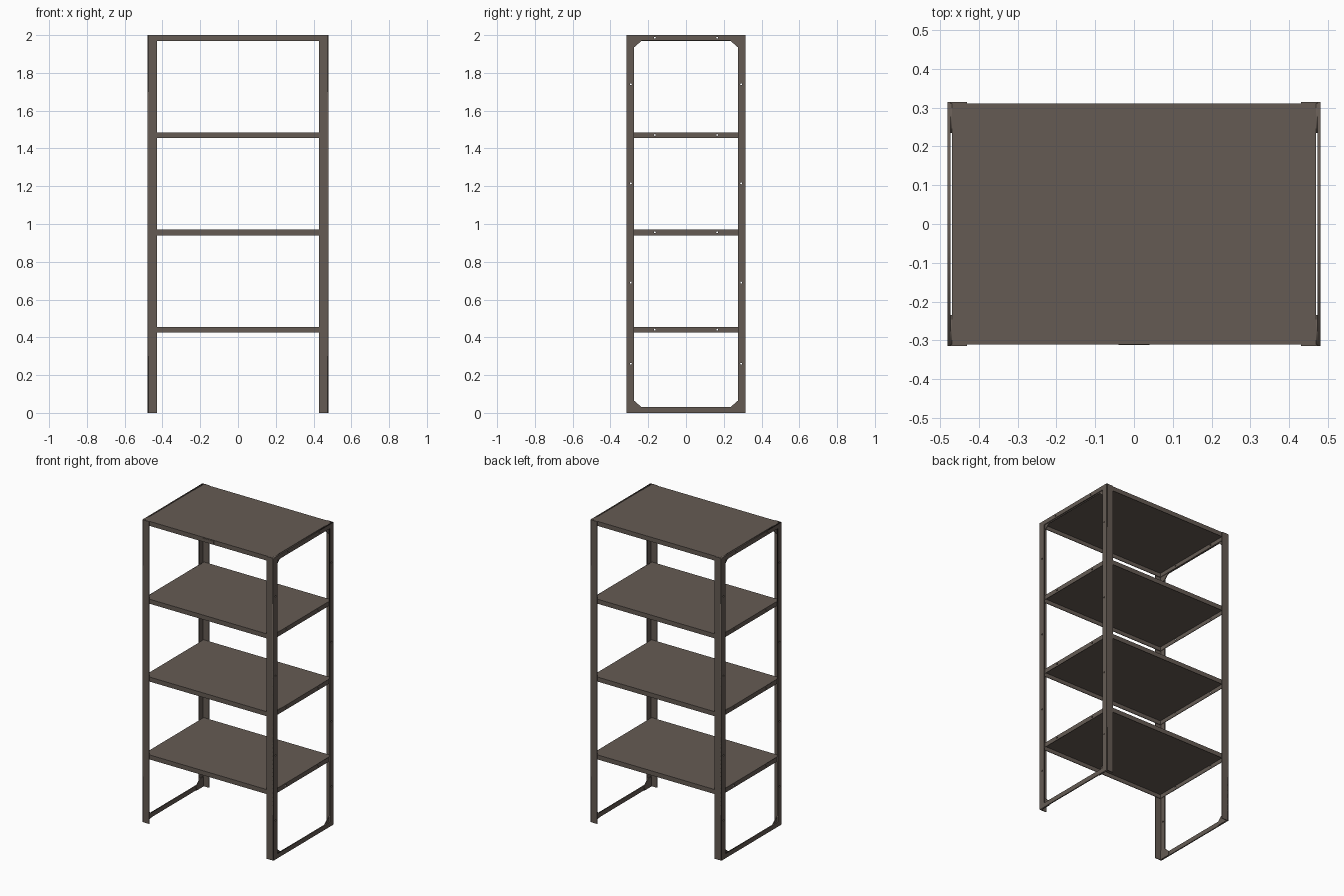
import bpy, bmesh, math
from mathutils import Matrix

cube = bpy.data.objects.get("Cube")
if cube:
    bpy.data.objects.remove(cube, do_unlink=True)

steel = bpy.data.materials.new("brown grey painted steel")
steel.use_nodes = True
colour = (0.13, 0.105, 0.088, 1)
steel.diffuse_color = colour
steel.node_tree.nodes["Principled BSDF"].inputs["Base Color"].default_value = colour

HX, HY, H = 0.48, 0.315, 2.0        # half width, half depth, height
SHEET = 0.004
SHELF_X, SHELF_Y, SKIRT = 0.4685, 0.31, 0.03
SHELF_TOPS = (0.455, 0.97, 1.485, 2.0)
POST_HOLES = (0.26, 0.69, 1.215, 1.74)


def add_mesh(name, mesh):
    mesh.materials.clear()
    mesh.materials.append(steel)
    obj = bpy.data.objects.new(name, mesh)
    bpy.context.collection.objects.link(obj)
    return obj


def box(name, x0, x1, y0, y1, z0, z1):
    bm = bmesh.new()
    bmesh.ops.create_cube(bm, size=1)
    for v in bm.verts:
        v.co.x = x1 if v.co.x > 0 else x0
        v.co.y = y1 if v.co.y > 0 else y0
        v.co.z = z1 if v.co.z > 0 else z0
    mesh = bpy.data.meshes.new(name)
    bm.to_mesh(mesh)
    bm.free()
    return add_mesh(name, mesh)


def rect(y0, y1, z0, z1):
    return [(y0, z0), (y1, z0), (y1, z1), (y0, z1)]


def hole(y, z, r=0.005, n=12):
    return [(y + r * math.cos(2 * math.pi * i / n),
             z + r * math.sin(2 * math.pi * i / n)) for i in range(n)]


def side_plate(name, x0, x1, loops):
    """Upright sheet facing sideways; inner loops become openings."""
    curve = bpy.data.curves.new(name, 'CURVE')
    curve.dimensions = '2D'
    curve.fill_mode = 'BOTH'
    curve.extrude = abs(x1 - x0) / 2
    for loop in loops:
        spline = curve.splines.new('POLY')
        spline.points.add(len(loop) - 1)
        for p, (y, z) in zip(spline.points, loop):
            p.co = (y, z, 0, 1)
        spline.use_cyclic_u = True
    temp = bpy.data.objects.new(name + "_outline", curve)
    bpy.context.collection.objects.link(temp)
    graph = bpy.context.evaluated_depsgraph_get()
    mesh = bpy.data.meshes.new_from_object(temp.evaluated_get(graph))
    bpy.data.objects.remove(temp, do_unlink=True)
    bpy.data.curves.remove(curve)
    mesh.name = name
    # stand the outline up so that it lies in the y-z plane
    mesh.transform(Matrix(((0, 0, 1, (x0 + x1) / 2),
                           (1, 0, 0, 0), (0, 1, 0, 0), (0, 0, 0, 1))))
    bm = bmesh.new()
    bm.from_mesh(mesh)
    bmesh.ops.remove_doubles(bm, verts=bm.verts, dist=1e-5)
    bmesh.ops.recalc_face_normals(bm, faces=bm.faces)
    bm.to_mesh(mesh)
    bm.free()
    return add_mesh(name, mesh)


rail_holes = {z: [hole(y, z - 0.014) for y in (-0.165, 0.165)] for z in SHELF_TOPS}
post_holes = [hole(y, z) for y in (-0.292, 0.292) for z in POST_HOLES]

for s, side in ((1, "left"), (-1, "right")):
    # Side frame: uprights with top and bottom rail in one sheet
    side_plate(side + "_side_frame", s * 0.473, s * HX,
               [rect(-HY, HY, 0, H), rect(-0.275, 0.275, 0.03, H - 0.028)]
               + post_holes + rail_holes[H])
    for t, end in ((1, "back"), (-1, "front")):
        # Corner post flange facing front or back
        y0, y1 = sorted((t * (HY - SHEET), t * HY))
        x0, x1 = sorted((s * 0.43, s * HX))
        box(f"{end}_{side}_post_flange", x0, x1, y0, y1, 0, H)
        # Gussets stiffening the frame corners
        for up, level in ((1, "top"), (0, "bottom")):
            shape = [(0.31, 0), (0.31, 0.065), (0.275, 0.065), (0.235, 0.03), (0.235, 0)]
            side_plate(f"{level}_{end}_{side}_gusset", s * SHELF_X, s * 0.473,
                       [[(t * y, H - z if up else z) for y, z in shape]])

# Shelves: open trays with folded skirts
for i, top in enumerate(SHELF_TOPS, 1):
    low = top - SKIRT
    box(f"shelf_{i}_top", -SHELF_X, SHELF_X, -SHELF_Y, SHELF_Y, top - SHEET, top)
    box(f"shelf_{i}_front_skirt", -SHELF_X, SHELF_X, -SHELF_Y, -SHELF_Y + SHEET, low, top)
    box(f"shelf_{i}_back_skirt", -SHELF_X, SHELF_X, SHELF_Y - SHEET, SHELF_Y, low, top)
    for s, side in ((1, "left"), (-1, "right")):
        side_plate(f"shelf_{i}_{side}_skirt", s * (SHELF_X - SHEET), s * SHELF_X,
                   [rect(-SHELF_Y, SHELF_Y, low, top)] + rail_holes[top])

# Small blank plate on the front edge of the top shelf
box("front_plate", -0.04, 0.04, -SHELF_Y - 0.002, -SHELF_Y, 1.976, 1.994)
